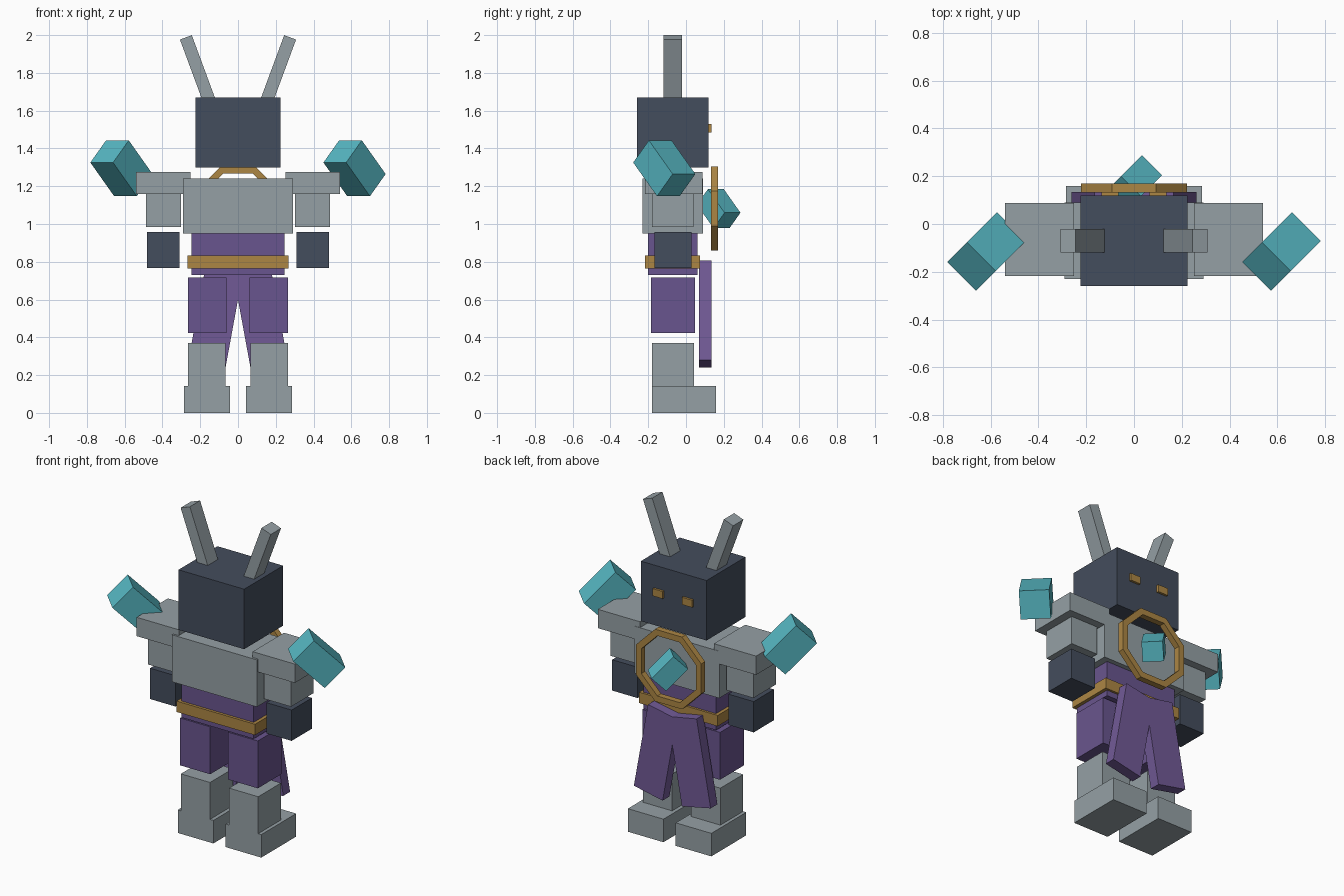
import bpy, bmesh, math
from mathutils import Matrix, Vector

if "Cube" in bpy.data.objects:
    bpy.data.objects.remove(bpy.data.objects["Cube"])


def material(name, rgb):
    """Flat colour given as 0-255 sRGB."""
    m = bpy.data.materials.new(name)
    m.diffuse_color = [((c / 255 + 0.055) / 1.055) ** 2.4 for c in rgb] + [1]
    m.use_nodes = True
    m.node_tree.nodes["Principled BSDF"].inputs["Base Color"].default_value = m.diffuse_color
    return m


STEEL = material("steel_grey", (149, 160, 165))
DARK = material("dark_slate", (68, 77, 93))
PURPLE = material("purple_cloth", (105, 85, 142))
CAPE = material("cape_purple", (113, 90, 150))
GOLD = material("gold", (172, 134, 68))
TEAL = material("teal_crystal", (87, 184, 196))


def finish(name, bm, mat):
    bmesh.ops.recalc_face_normals(bm, faces=bm.faces)
    mesh = bpy.data.meshes.new(name)
    bm.to_mesh(mesh)
    bm.free()
    mesh.materials.append(mat)
    ob = bpy.data.objects.new(name, mesh)
    bpy.context.collection.objects.link(ob)
    return ob


def oriented_box(name, centre, size, rot, mat):
    bm = bmesh.new()
    bmesh.ops.create_cube(bm, size=1, matrix=Matrix.Translation(centre)
                          @ rot.to_4x4() @ Matrix.Diagonal((*size, 1)))
    return finish(name, bm, mat)


def box(name, x, y, z, mat):
    """Axis-aligned box from (min, max) ranges."""
    r = (x, y, z)
    return oriented_box(name, [(a + b) / 2 for a, b in r],
                        [b - a for a, b in r], Matrix.Identity(3), mat)


def pair(name, x, y, z, mat):
    box("right_" + name, x, y, z, mat)
    box("left_" + name, (-x[1], -x[0]), y, z, mat)


# Head, torso and belt
box("head", (-0.224, 0.224), (-0.26, 0.12), (1.30, 1.67), DARK)
box("chest", (-0.29, 0.29), (-0.23, 0.09), (0.95, 1.24), STEEL)
box("waist", (-0.247, 0.247), (-0.20, 0.06), (0.73, 0.95), PURPLE)
box("belt", (-0.268, 0.268), (-0.217, 0.074), (0.765, 0.832), GOLD)

# Paired eyes, arms and legs
pair("eye", (0.065, 0.135), (0.11, 0.134), (1.485, 1.53), GOLD)
pair("shoulder", (0.252, 0.54), (-0.217, 0.088), (1.16, 1.276), STEEL)
pair("upper_arm", (0.303, 0.488), (-0.18, 0.04), (0.985, 1.19), STEEL)
pair("forearm", (0.31, 0.483), (-0.167, 0.03), (0.768, 0.958), DARK)
pair("thigh", (0.06, 0.265), (-0.185, 0.047), (0.424, 0.716), PURPLE)
pair("shin", (0.065, 0.264), (-0.18, 0.042), (0.13, 0.37), STEEL)
pair("foot", (0.042, 0.285), (-0.18, 0.16), (0.0, 0.142), STEEL)

# Splayed horns
for side, s in (("right", 1), ("left", -1)):
    tilt = math.radians(20.3)
    length = 0.40
    top = Vector((s * 0.276, -0.07, 1.988))
    axis = Vector((s * math.sin(tilt), 0, math.cos(tilt)))
    oriented_box(side + "_horn", top - axis * length / 2, (0.067, 0.10, length),
                 Matrix.Rotation(s * tilt, 3, 'Y'), STEEL)

# Split cape: mirrored half profile extruded in depth
half = [(0.166, 0.806), (0.262, 0.28), (0.066, 0.24), (0, 0.60), (0, 0.775)]
bm = bmesh.new()
for s in (1, -1):
    bm.faces.new([bm.verts.new((s * x, 0.068, z)) for x, z in half])
bmesh.ops.remove_doubles(bm, verts=bm.verts, dist=1e-4)
bmesh.ops.recalc_face_normals(bm, faces=bm.faces)
ext = bmesh.ops.extrude_face_region(bm, geom=bm.faces[:], use_keep_orig=True)
bmesh.ops.translate(bm, vec=(0, 0.066, 0),
                    verts=[g for g in ext["geom"] if isinstance(g, bmesh.types.BMVert)])
finish("cape", bm, CAPE)

# Octagonal ring around the core crystal
bm = bmesh.new()
loops = []
for k in range(8):
    a = math.radians(22.5 + 45 * k)
    loops.append([bm.verts.new((r * math.cos(a), y, 1.082 + r * math.sin(a)))
                  for r, y in ((0.241, 0.132), (0.241, 0.170),
                               (0.201, 0.170), (0.201, 0.132))])
for k in range(8):
    p, q = loops[k], loops[(k + 1) % 8]
    for j in range(4):
        bm.faces.new((p[j], p[(j + 1) % 4], q[(j + 1) % 4], q[j]))
finish("core_ring", bm, GOLD)

# Crystals, all tilted the same way
across = Vector((1, -1, 0)).normalized()
inward = Vector((1, 1, 0)).normalized()
up = Vector((0, 0, 1))
turn = Matrix((across, (inward - up).normalized(),
               (inward + up).normalized())).transposed()
for name, centre, k in (("left_crystal", (-0.617, -0.115, 1.295), 1),
                        ("right_crystal", (0.617, -0.115, 1.295), 1),
                        ("core_crystal", (0.002, 0.173, 1.081), 0.7)):
    oriented_box(name, centre, (0.17 * k, 0.252 * k, 0.166 * k), turn, TEAL)
